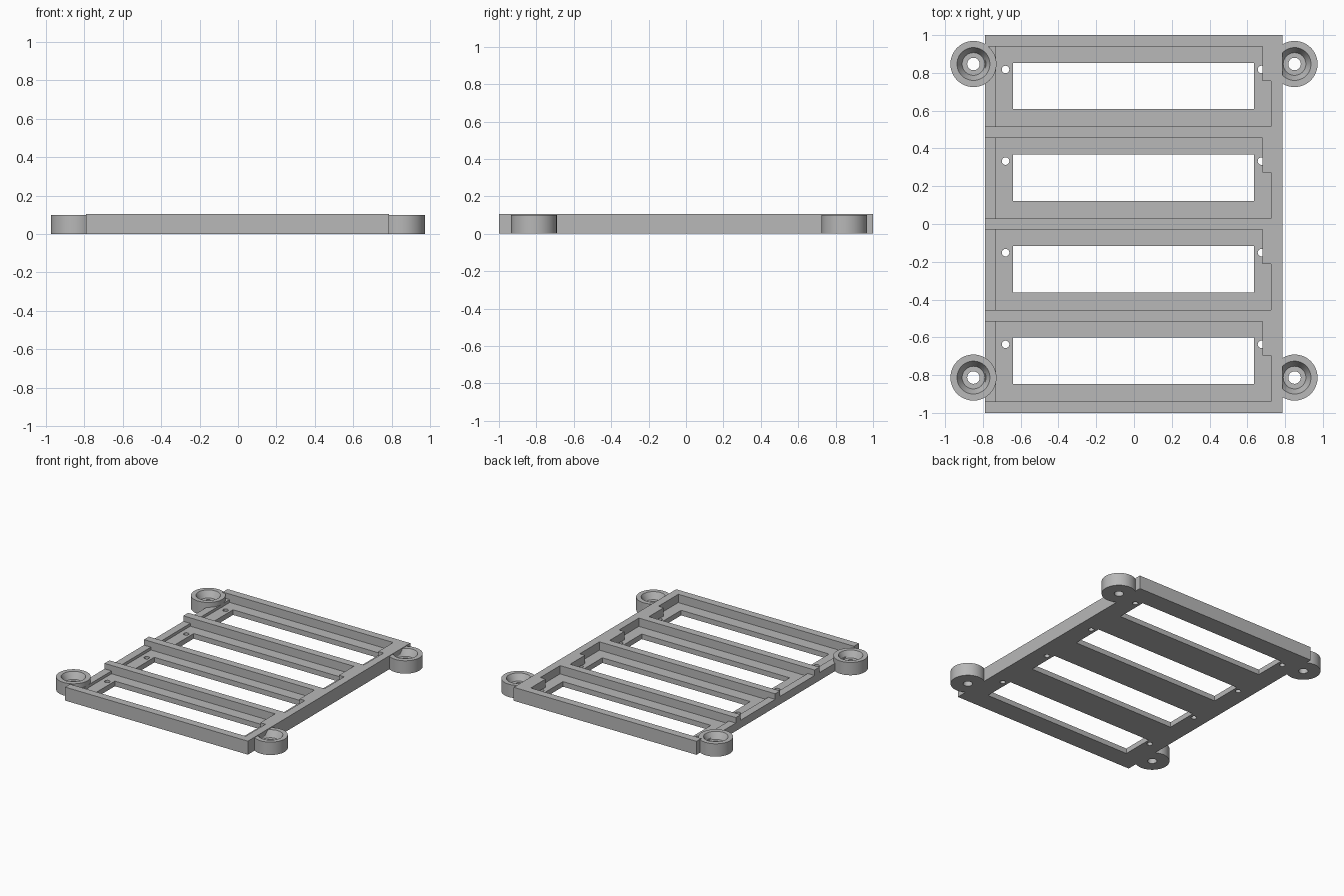
import bpy, bmesh, math
from mathutils import Matrix, Vector

cube = bpy.data.objects.get("Cube")
if cube:
    bpy.data.objects.remove(cube, do_unlink=True)

grey = bpy.data.materials.new("mid_grey")
grey.use_nodes = True
colour = (0.48, 0.48, 0.48, 1)
grey.diffuse_color = colour
grey.node_tree.nodes["Principled BSDF"].inputs["Base Color"].default_value = colour

HEIGHT, FLOOR, LIP = 0.105, 0.04, 0.062
LEFT, RIGHT = -0.79, 0.785


def make_object(name, bm):
    bmesh.ops.recalc_face_normals(bm, faces=bm.faces)
    mesh = bpy.data.meshes.new(name)
    bm.to_mesh(mesh)
    bm.free()
    mesh.materials.append(grey)
    obj = bpy.data.objects.new(name, mesh)
    bpy.context.collection.objects.link(obj)
    return obj


def prism(name, outline, z0, z1):
    bm = bmesh.new()
    face = bm.faces.new([bm.verts.new((x, y, z0)) for x, y in outline])
    top = bmesh.ops.extrude_face_region(bm, geom=[face])["geom"]
    verts = [v for v in top if isinstance(v, bmesh.types.BMVert)]
    bmesh.ops.translate(bm, verts=verts, vec=(0, 0, z1 - z0))
    return make_object(name, bm)


def box(name, x0, x1, y0, y1, z0, z1):
    return prism(name, [(x0, y0), (x1, y0), (x1, y1), (x0, y1)], z0, z1)


def disc(cx, cy, r, sides=24):
    angles = [2 * math.pi * i / sides for i in range(sides)]
    return [(cx + r * math.cos(a), cy + r * math.sin(a)) for a in angles]


def smooth(obj):
    bpy.ops.object.select_all(action='DESELECT')
    obj.select_set(True)
    bpy.context.view_layer.objects.active = obj
    bpy.ops.object.shade_smooth_by_angle(angle=math.radians(30))


# Frame block with four identical bays cut into it
frame = box("bay_frame", LEFT, RIGHT, -1, 1, 0, HEIGHT)
cutters = []
for i in range(4):
    y = -0.94 + 0.485 * i
    # stepped pocket down to the floor
    pocket = [(-0.73, y), (0.725, y), (0.725, y + 0.243), (0.68, y + 0.243),
              (0.68, y + 0.425), (-0.73, y + 0.425)]
    cutters.append(prism("pocket_cutter", pocket, FLOOR, 0.2))
    # open end above the low lip
    cutters.append(box("lip_cutter", -0.9, -0.7, y, y + 0.425, LIP, 0.2))
    # window and screw holes through the floor
    cutters.append(box("window_cutter", -0.64, 0.635, y + 0.093, y + 0.338, -0.1, 0.15))
    for x in (-0.68, 0.675):
        cutters.append(prism("hole_cutter", disc(x, y + 0.303, 0.02), -0.1, FLOOR + 0.002))

for cutter in cutters:
    cutter.hide_render = True
    mod = frame.modifiers.new("cut", 'BOOLEAN')
    mod.operation = 'DIFFERENCE'
    mod.solver = 'EXACT'
    mod.object = cutter

# Bake the cuts and drop the cutters
bpy.context.view_layer.update()
graph = bpy.context.evaluated_depsgraph_get()
baked = bpy.data.meshes.new_from_object(frame.evaluated_get(graph))
frame.modifiers.clear()
frame.data = baked
for cutter in cutters:
    bpy.data.objects.remove(cutter, do_unlink=True)
smooth(frame)

# Countersunk mounting lugs at the corners, revolved from one profile
PROFILE = [(0.033, 0), (0.122, 0), (0.122, 0.1), (0.087, 0.1), (0.06, 0.05), (0.033, 0.05)]
for side, x in (("right", -0.85), ("left", 0.85)):
    for end, y in (("front", -0.813), ("back", 0.847)):
        bm = bmesh.new()
        verts = [bm.verts.new((r, 0, z)) for r, z in PROFILE]
        edges = [bm.edges.new((verts[k - 1], verts[k])) for k in range(len(verts))]
        bmesh.ops.spin(bm, geom=verts + edges, axis=(0, 0, 1), cent=(0, 0, 0),
                       angle=2 * math.pi, steps=48)
        bmesh.ops.remove_doubles(bm, verts=bm.verts, dist=0.0005)
        bmesh.ops.translate(bm, verts=bm.verts, vec=(x, y, 0))
        smooth(make_object(end + "_" + side + "_mounting_lug", bm))
